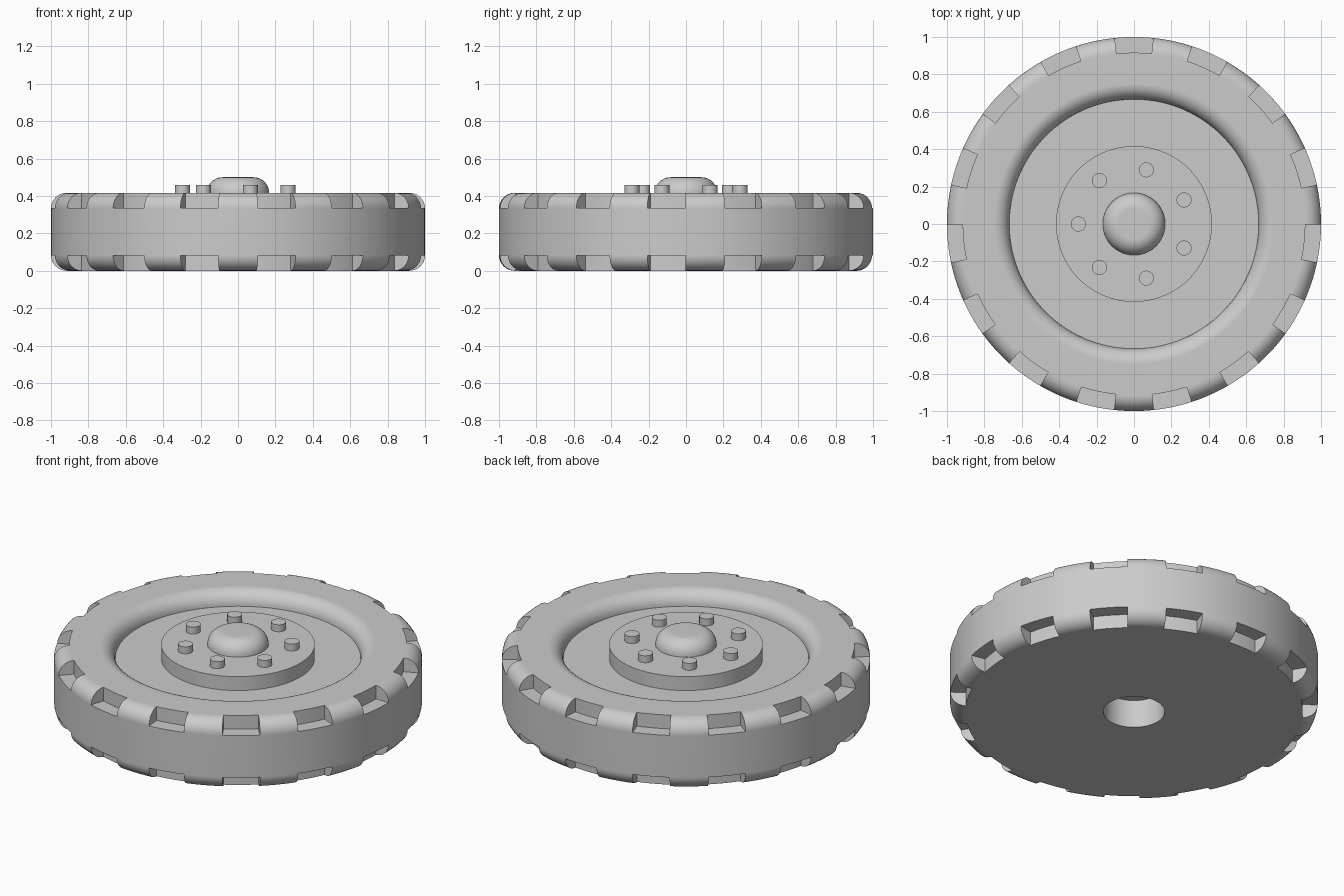
import bpy
import bmesh
from math import sin, cos, radians, pi
from mathutils import Vector

cube = bpy.data.objects.get("Cube")
if cube:
    bpy.data.objects.remove(cube, do_unlink=True)

U = 1 / 12            # module used for fillets, steps and notches
TOP = 5 * U           # height of the tyre
HUB_R, CAP_R, FLOOR_R = 5 * U, 2 * U, 8 * U
NOTCHES, BOLTS = 15, 7

grey = bpy.data.materials.new("plain grey")
grey.use_nodes = True
grey.diffuse_color = (0.6, 0.6, 0.6, 1)
grey.node_tree.nodes["Principled BSDF"].inputs["Base Color"].default_value = (0.6, 0.6, 0.6, 1)


def make_object(name, bm):
    mesh = bpy.data.meshes.new(name)
    bm.to_mesh(mesh)
    bm.free()
    mesh.materials.append(grey)
    obj = bpy.data.objects.new(name, mesh)
    bpy.context.collection.objects.link(obj)
    return obj


def activate(obj):
    bpy.ops.object.select_all(action="DESELECT")
    obj.select_set(True)
    bpy.context.view_layer.objects.active = obj


def smooth(obj):
    activate(obj)
    bpy.ops.object.shade_smooth_by_angle(angle=radians(30))
    normals = obj.modifiers.new("even normals", "WEIGHTED_NORMAL")
    normals.keep_sharp = True


def arc(r, z, start, end, steps=10):
    """Quarter fillet around (r, z), angles in degrees."""
    angles = [radians(start + (end - start) * i / steps) for i in range(steps + 1)]
    return [(r + U * cos(a), z + U * sin(a)) for a in angles]


def lathe(name, profile, segments=150):
    bm = bmesh.new()
    verts = [bm.verts.new((r, 0, z)) for r, z in profile]
    edges = [bm.edges.new(pair) for pair in zip(verts, verts[1:])]
    bmesh.ops.spin(bm, geom=verts + edges, cent=(0, 0, 0), axis=(0, 0, 1),
                   angle=2 * pi, steps=segments, use_duplicate=False)
    bmesh.ops.remove_doubles(bm, verts=bm.verts, dist=1e-5)
    bmesh.ops.recalc_face_normals(bm, faces=bm.faces)
    # Open shells are turned to face upward
    up = max(bm.faces, key=lambda f: f.calc_center_median().z)
    if up.normal.z < 0:
        bmesh.ops.reverse_faces(bm, faces=bm.faces)
    return make_object(name, bm)


def add_notch(bm, angle, z0, z1, inner=0.916, outer=1.1, half=radians(5.9), steps=6):
    """Block bounded by radial sides and a curved inner wall."""
    sweep = [angle - half + 2 * half * i / steps for i in range(steps + 1)]
    outline = [(inner, a) for a in sweep] + [(outer, a) for a in reversed(sweep)]
    base = bm.faces.new([bm.verts.new((r * cos(a), r * sin(a), z0)) for r, a in outline])
    grown = bmesh.ops.extrude_face_region(bm, geom=[base])["geom"]
    moved = [v for v in grown if isinstance(v, bmesh.types.BMVert)]
    bmesh.ops.translate(bm, verts=moved, vec=Vector((0, 0, z1 - z0)))


# Tyre with rounded shoulders, dished face and a blind axle hole below
tyre = lathe("tyre", [(0, 2 * U), (CAP_R, 2 * U), (CAP_R, 0)]
             + arc(1 - U, U, -90, 0)
             + arc(1 - U, TOP - U, 0, 90)
             + arc(FLOOR_R + U, TOP - U, 90, 180)
             + [(0, TOP - U)])

# Tread notches around both shoulders
bm = bmesh.new()
for i in range(NOTCHES):
    angle = pi / 2 + 2 * pi * i / NOTCHES
    add_notch(bm, angle, TOP - U + 0.001, TOP + 0.1)
    add_notch(bm, angle, -0.1, U - 0.001)
bmesh.ops.recalc_face_normals(bm, faces=bm.faces)
cutter = make_object("notch_cutter", bm)
cutter.hide_render = True
cut = tyre.modifiers.new("notches", "BOOLEAN")
cut.operation, cut.solver, cut.object = "DIFFERENCE", "EXACT", cutter
activate(tyre)
bpy.ops.object.modifier_apply(modifier=cut.name)
bpy.data.objects.remove(cutter, do_unlink=True)
smooth(tyre)

# Raised hub disc and rounded centre cap
smooth(lathe("hub_disc", [(HUB_R, TOP - U), (HUB_R, TOP), (0, TOP)]))
smooth(lathe("centre_cap", arc(CAP_R - U, TOP, 0, 90) + [(0, TOP + U)], 72))

# Ring of wheel bolts
for i in range(BOLTS):
    angle = pi + 2 * pi * i / BOLTS
    bolt = lathe(f"bolt_{i + 1}", [(0.04, TOP), (0.04, TOP + U / 2), (0, TOP + U / 2)], 32)
    bolt.location = (0.297 * cos(angle), 0.297 * sin(angle), 0)
    smooth(bolt)
